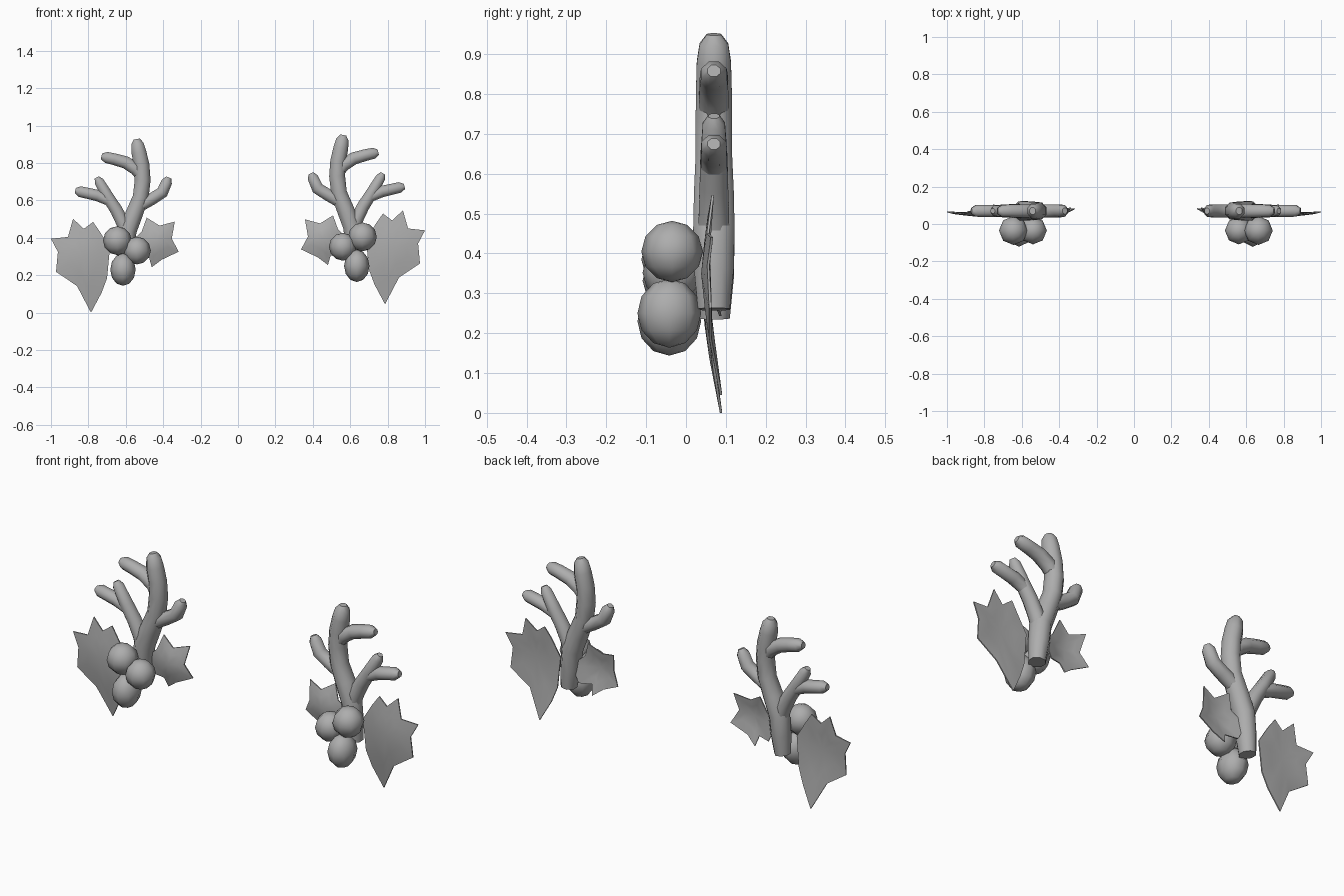
import bpy, bmesh, math
from mathutils import Vector

if "Cube" in bpy.data.objects:
    bpy.data.objects.remove(bpy.data.objects["Cube"])

grey = bpy.data.materials.new("plain_grey")
grey.diffuse_color = (0.42, 0.42, 0.42, 1)
grey.use_nodes = True
grey.node_tree.nodes["Principled BSDF"].inputs["Base Color"].default_value = grey.diffuse_color


def finish(bm, name, angle=50):
    bmesh.ops.recalc_face_normals(bm, faces=bm.faces)
    mesh = bpy.data.meshes.new(name)
    bm.to_mesh(mesh)
    bm.free()
    mesh.materials.append(grey)
    ob = bpy.data.objects.new(name, mesh)
    bpy.context.collection.objects.link(ob)
    bpy.ops.object.select_all(action='DESELECT')
    ob.select_set(True)
    bpy.context.view_layer.objects.active = ob
    bpy.ops.object.shade_smooth_by_angle(angle=math.radians(angle))
    return ob


def tube(bm, pts, place, sides=8):
    """Sweep a ring along (x, z, radius) points, with a short tapered tip."""
    x0, z0, r0 = pts[-2]
    x1, z1, r1 = pts[-1]
    d = Vector((x1 - x0, z1 - z0)).normalized() * 0.025
    pts = pts[:-1] + [(x1 - d.x, z1 - d.y, r1), (x1, z1, r1 * 0.5)]
    rings = []
    for i, (x, z, r) in enumerate(pts):
        a, b = pts[max(i - 1, 0)], pts[min(i + 1, len(pts) - 1)]
        t = Vector((b[0] - a[0], b[1] - a[1])).normalized()
        ring = []
        for k in range(sides):
            u = 2 * math.pi * (k + 0.5) / sides
            off = r * math.cos(u)
            ring.append(bm.verts.new(place(x - t.y * off, 0.07 + r * 1.08 * math.sin(u), z + t.x * off)))
        rings.append(ring)
    for p, q in zip(rings, rings[1:]):
        for k in range(sides):
            j = (k + 1) % sides
            bm.faces.new((p[k], p[j], q[j], q[k]))
    bm.faces.new(rings[0])
    bm.faces.new(rings[-1])


def leaf(name, outline, centre, place):
    """Spiky leaf, dished so its middle bulges to the front."""
    bm = bmesh.new()
    c = Vector(centre)
    far = max((Vector(p) - c).length for p in outline)

    def ring(f):
        out = []
        for p in outline:
            d = (Vector(p) - c) * f
            out.append(bm.verts.new(place(c.x + d.x, 0.04 + 0.045 * (d.length / far) ** 1.5, c.y + d.y)))
        return out
    rim, mid = ring(1), ring(0.55)
    hub = bm.verts.new(place(c.x, 0.038, c.y))
    n = len(outline)
    for i in range(n):
        j = (i + 1) % n
        bm.faces.new((rim[i], rim[j], mid[j], mid[i]))
        bm.faces.new((mid[i], mid[j], hub))
    # close with a thin back sheet
    dup = bmesh.ops.duplicate(bm, geom=bm.verts[:] + bm.edges[:] + bm.faces[:])
    vm = dup["vert_map"]
    back = [vm[v] for v in rim]
    for v in [vm[v] for v in mid + [hub]]:
        v.co.y += 0.014
    for v in back:
        v.co.y += 0.006
    for i in range(n):
        j = (i + 1) % n
        bm.faces.new((rim[i], rim[j], back[j], back[i]))
    finish(bm, name, 40)


# antler branches: x, z, radius
BRANCHES = [
    [(.63, .26, .04), (.62, .36, .05), (.61, .46, .052), (.575, .55, .05), (.54, .64, .046),
     (.53, .73, .046), (.535, .81, .045), (.55, .88, .043), (.562, .95, .036)],
    [(.53, .745, .035), (.565, .79, .037), (.62, .825, .036), (.68, .842, .034), (.75, .858, .032)],
    [(.575, .56, .035), (.535, .60, .036), (.48, .63, .035), (.425, .665, .035), (.39, .745, .031)],
    [(.61, .43, .04), (.635, .50, .038), (.67, .57, .036), (.715, .64, .034), (.775, .745, .028)],
    [(.67, .57, .03), (.705, .62, .032), (.77, .648, .033), (.89, .675, .031)],
]
BIG_LEAF = [(.786, .045), (.861, .188), (.973, .263), (.963, .37), (1.0, .44), (.909, .45), (.882, .547),
            (.824, .493), (.775, .53), (.738, .477), (.685, .39), (.70, .23), (.73, .15)]
SMALL_LEAF = [(.337, .338), (.374, .407), (.358, .499), (.439, .477), (.508, .52), (.535, .445),
              (.60, .385), (.56, .30), (.495, .305), (.481, .255), (.428, .295)]
# berries: x, y, z, radius
BERRIES = [(.665, -.035, .405, .077), (.56, -.035, .352, .074), (.635, -.042, .25, .08)]


def placer(s, dx, dz):
    """Left cluster is a mirrored copy sitting slightly lower."""
    if s > 0:
        return lambda x, y, z: (x, y, z)
    return lambda x, y, z: (-(x + dx), y, z + dz)


for s, side in ((1, "right"), (-1, "left")):
    # antler
    bm = bmesh.new()
    for b in BRANCHES:
        tube(bm, b, placer(s, -.02, -.022))
    finish(bm, side + "_antler")
    # holly leaves
    leaf(side + "_large_leaf", BIG_LEAF, (.83, .35), placer(s, 0, -.045 if s < 0 else 0))
    leaf(side + "_small_leaf", SMALL_LEAF, (.455, .395), placer(s, -.02, -.012))
    # berries
    put = placer(s, -.02, -.02)
    for i, (x, y, z, r) in enumerate(BERRIES):
        bm = bmesh.new()
        bmesh.ops.create_uvsphere(bm, u_segments=8, v_segments=6, radius=r)
        if i == 2:  # lowest berry is a little longer
            bmesh.ops.scale(bm, vec=(.85, 1, 1.08), verts=bm.verts)
        bmesh.ops.translate(bm, vec=put(x, y, z), verts=bm.verts)
        finish(bm, f"{side}_berry_{i + 1}", 80)
